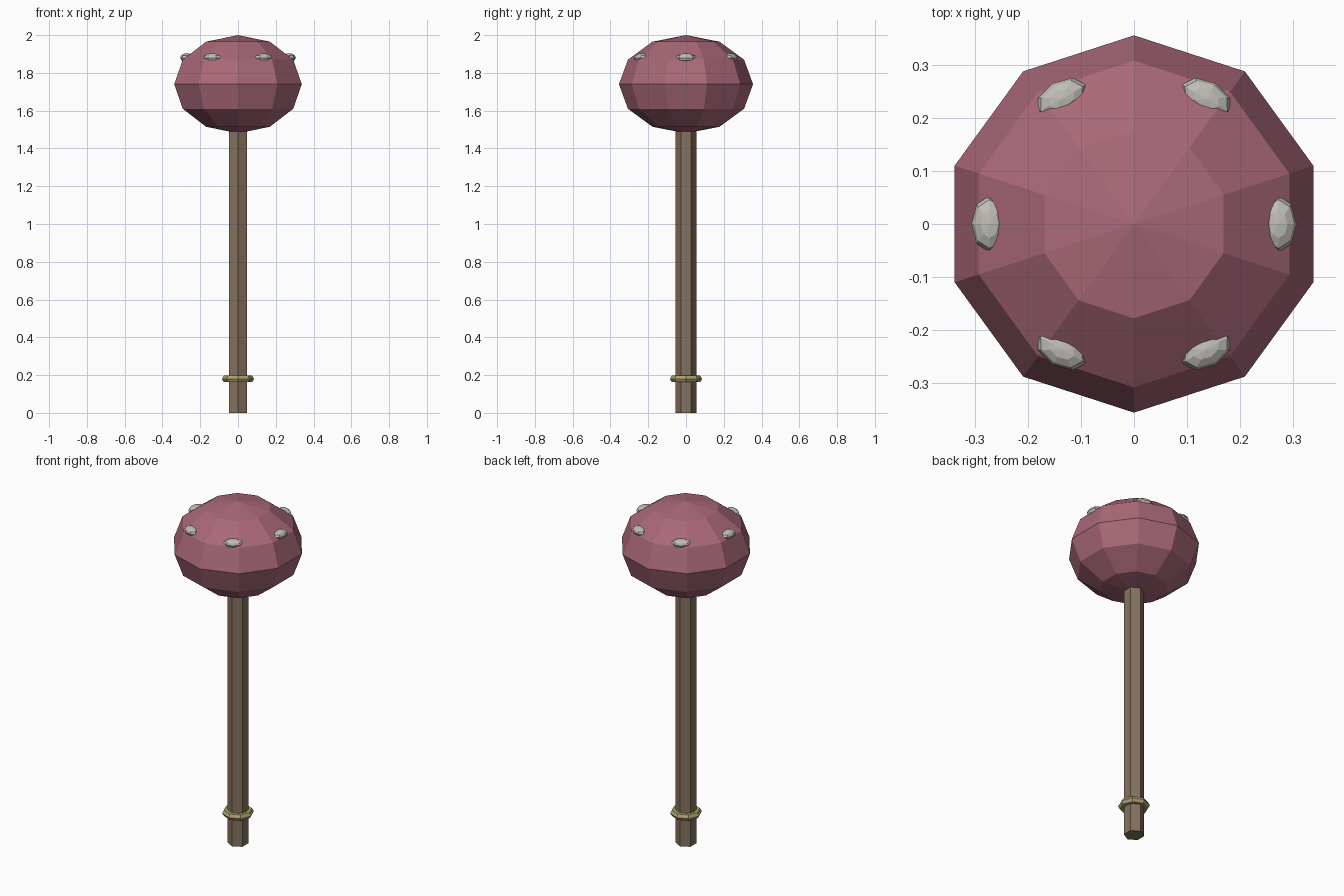
import bpy
import math

if "Cube" in bpy.data.objects:
    bpy.data.objects.remove(bpy.data.objects["Cube"])


def material(name, rgb):
    m = bpy.data.materials.new(name)
    m.diffuse_color = (*rgb, 1)
    m.use_nodes = True
    m.node_tree.nodes["Principled BSDF"].inputs["Base Color"].default_value = m.diffuse_color
    return m


def finish(name, mat):
    """Name the active object, colour it and apply its scale."""
    ob = bpy.context.object
    ob.name = name
    ob.data.materials.append(mat)
    bpy.ops.object.transform_apply(location=False, rotation=False, scale=True)
    return ob


wood = material("wood", (0.24, 0.17, 0.115))
red = material("dull_red", (0.40, 0.14, 0.19))
brass = material("brass", (0.42, 0.36, 0.16))
metal = material("metal", (0.52, 0.51, 0.47))

# Hexagonal handle, its top hidden inside the head
bpy.ops.mesh.primitive_cylinder_add(vertices=6, radius=0.055, depth=1.6,
                                    location=(0, 0, 0.8))
finish("handle", wood)

# Collar ring near the bottom of the handle
bpy.ops.mesh.primitive_torus_add(major_segments=8, minor_segments=6,
                                 major_radius=0.065, minor_radius=0.02,
                                 location=(0, 0, 0.18))
finish("collar", brass)

# Squashed faceted head
bpy.ops.mesh.primitive_uv_sphere_add(segments=10, ring_count=6, radius=1,
                                     location=(0, 0, 1.74))
bpy.context.object.scale = (0.355, 0.355, 0.26)
finish("head", red)

# Six studs around the upper part of the head
for i in range(6):
    a = i * math.pi / 3
    bpy.ops.mesh.primitive_uv_sphere_add(
        segments=8, ring_count=6, radius=1, rotation=(0, 0, a),
        location=(0.272 * math.cos(a), 0.272 * math.sin(a), 1.88))
    bpy.context.object.scale = (0.034, 0.053, 0.024)
    finish(f"stud_{i + 1}", metal)
